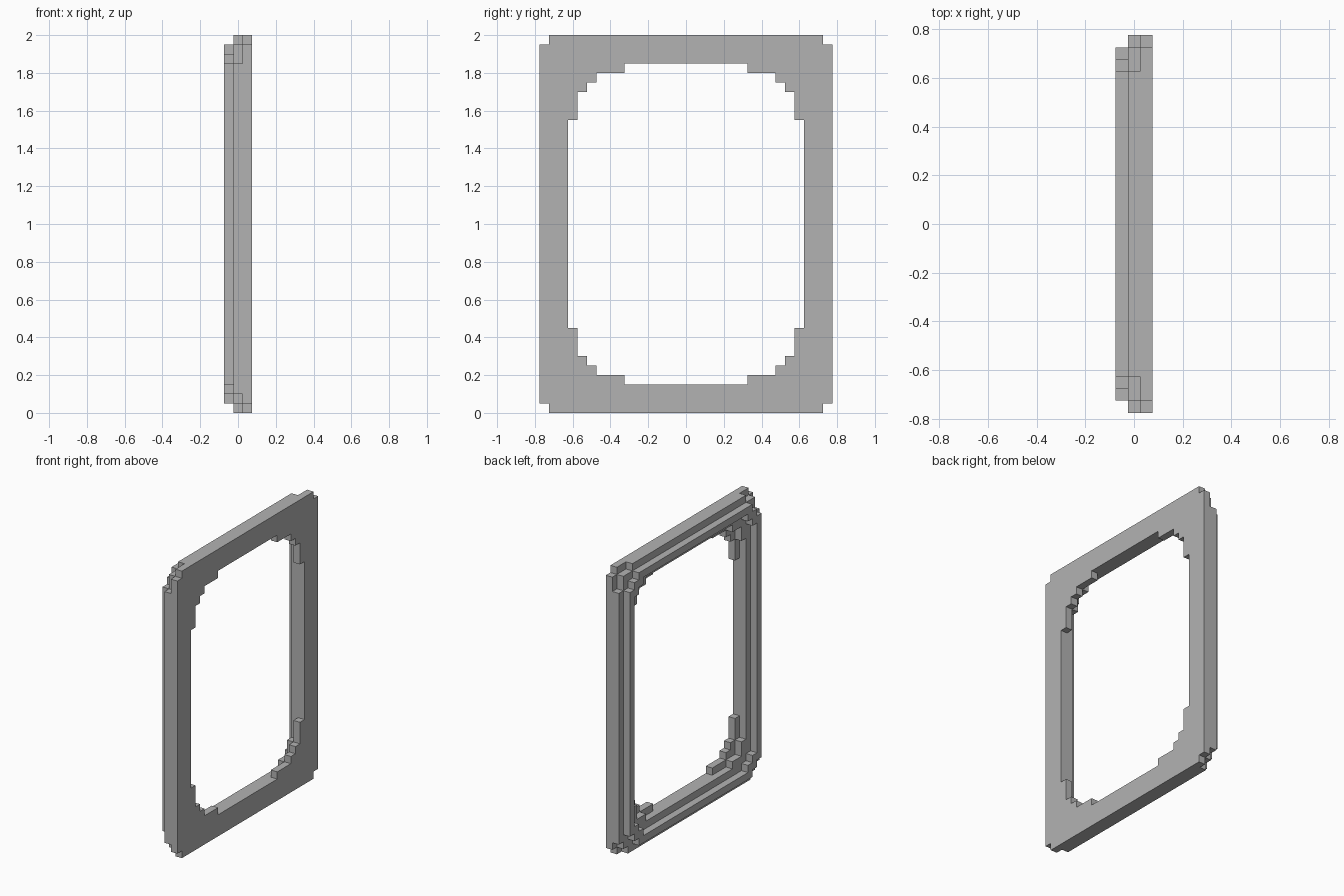
import bpy
from math import radians

old = bpy.data.objects.get("Cube")
if old:
    bpy.data.objects.remove(old, do_unlink=True)

grey = bpy.data.materials.new("plain_grey")
grey.use_nodes = True
colour = (0.45, 0.45, 0.45, 1)
grey.diffuse_color = colour
grey.node_tree.nodes["Principled BSDF"].inputs["Base Color"].default_value = colour

CELL = 0.05


def stair(values):
    """Corner steps from side to top; values alternate y, z, y, z..."""
    points = []
    for i in range(len(values) - 1):
        a, b = values[i], values[i + 1]
        points.append((a, b) if i % 2 == 0 else (b, a))
    return points


def outline(top, bottom=None):
    """Closed loop from one stepped corner, mirrored to all four."""
    up, down = stair(top), stair(bottom or top)
    loop = list(up)
    loop += [(-y, z) for y, z in reversed(up)]
    loop += [(-y, -z) for y, z in down]
    loop += [(y, -z) for y, z in reversed(down)]
    return loop


def frame_layer(name, x, outer, inner):
    """Flat ring of one cell thickness, standing across the x axis."""
    curve = bpy.data.curves.new(name, "CURVE")
    curve.dimensions = "2D"
    curve.fill_mode = "BOTH"
    curve.extrude = CELL / 2
    for loop in (outer, inner):
        spline = curve.splines.new("POLY")
        spline.points.add(len(loop) - 1)
        for point, (y, z) in zip(spline.points, loop):
            point.co = (y, z, 0, 1)
        spline.use_cyclic_u = True
        spline.use_smooth = False
    curve.materials.append(grey)
    obj = bpy.data.objects.new(name, curve)
    bpy.context.collection.objects.link(obj)
    obj.rotation_euler = (radians(90), 0, radians(90))
    obj.location = (x, 0, 1)
    bpy.ops.object.select_all(action="DESELECT")
    obj.select_set(True)
    bpy.context.view_layer.objects.active = obj
    bpy.ops.object.convert(target="MESH")
    bpy.ops.object.shade_flat()


# Flat face plate with the long stepped inner corners
frame_layer("face_plate", CELL,
            outline([.775, .95, .725, 1]),
            outline([.625, .55, .575, .7, .525, .75, .475, .8, .325, .85]))

# Middle layer with chamfered outer corners
frame_layer("middle_frame", 0,
            outline([.775, .85, .725, .95, .625, 1],
                    [.775, .9, .725, .95, .675, 1]),
            outline([.625, .7, .575, .8, .475, .85]))

# Narrow raised rim
frame_layer("raised_rim", -CELL,
            outline([.725, .85, .675, .9, .625, .95]),
            outline([.675, .8, .625, .85, .575, .9]))
